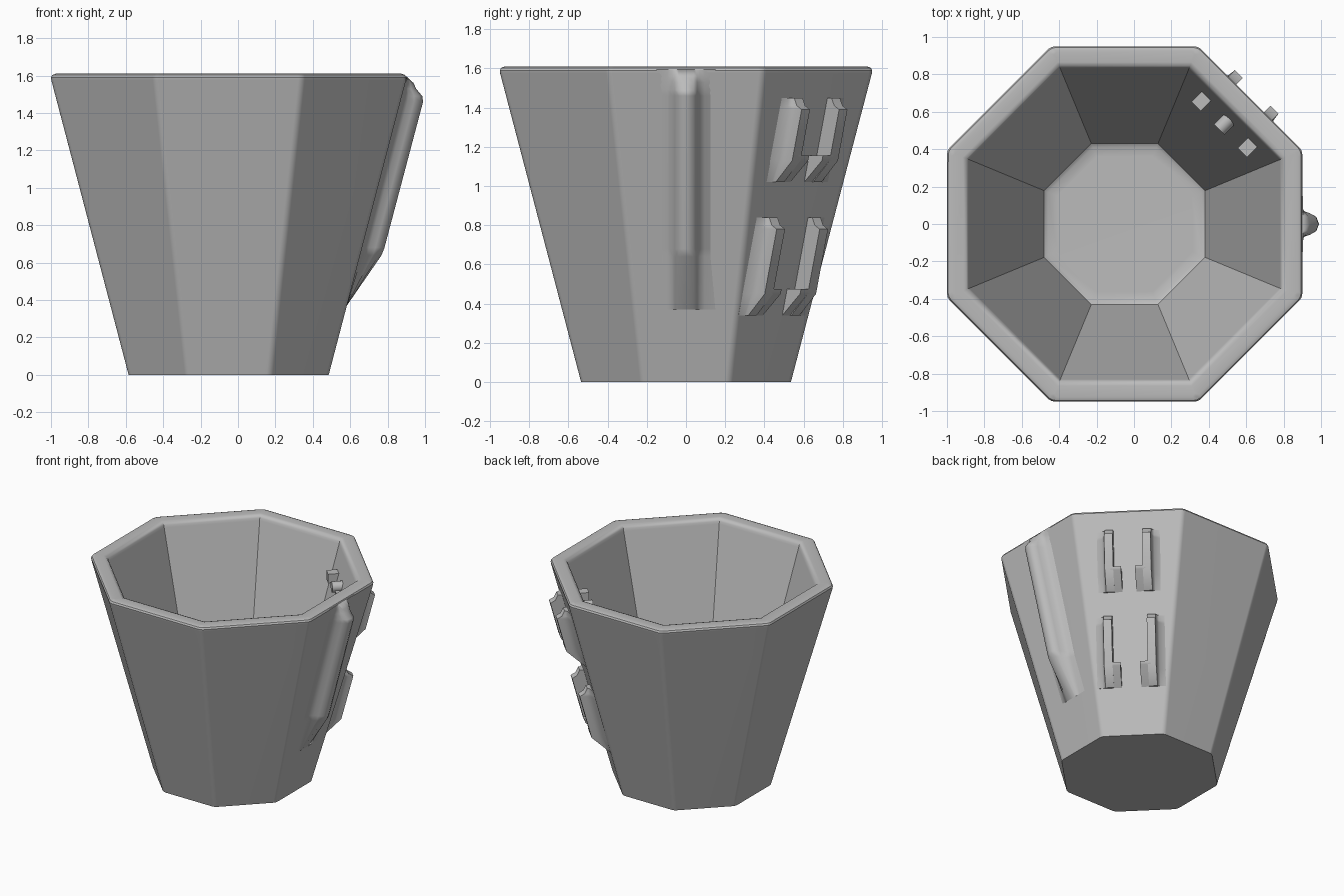
import bpy, bmesh
from math import sin, cos, pi, radians
from mathutils import Vector

cube = bpy.data.objects.get("Cube")
if cube:
    bpy.data.objects.remove(cube, do_unlink=True)

CENTRE_X = -0.05
BASE, SLOPE = 0.535, 0.262      # apothem at the ground, and its growth with height

grey = bpy.data.materials.new("light_grey")
grey.use_nodes = True
colour = (0.5, 0.5, 0.5, 1)
grey.diffuse_color = colour
grey.node_tree.nodes["Principled BSDF"].inputs["Base Color"].default_value = colour


def place(angle, n, t, z):
    """Point at distance n outward and t sideways on the side facing angle."""
    return Vector((CENTRE_X + n * cos(angle) - t * sin(angle),
                   n * sin(angle) + t * cos(angle), z))


def wall(z):
    return BASE + SLOPE * z


def loft(name, rows, bevel_rows=0, smooth=35):
    """Skin closed rings of points and cap both ends."""
    bm = bmesh.new()
    rings = [[bm.verts.new(p) for p in row] for row in rows]
    count = len(rows[0])
    for low, high in zip(rings, rings[1:]):
        for i in range(count):
            j = (i + 1) % count
            bm.faces.new((low[i], low[j], high[j], high[i]))
    bm.faces.new(rings[0][::-1])
    bm.faces.new(rings[-1])
    if bevel_rows:
        edges = [bm.edges.get((rings[r][i], rings[r + 1][i]))
                 for r in range(bevel_rows) for i in range(count)]
        bmesh.ops.bevel(bm, geom=edges, offset=0.02, segments=2,
                        profile=0.5, affect='EDGES')
    bmesh.ops.recalc_face_normals(bm, faces=bm.faces)
    mesh = bpy.data.meshes.new(name)
    bm.to_mesh(mesh)
    bm.free()
    mesh.materials.append(grey)
    obj = bpy.data.objects.new(name, mesh)
    bpy.context.collection.objects.link(obj)
    bpy.ops.object.select_all(action='DESELECT')
    obj.select_set(True)
    bpy.context.view_layer.objects.active = obj
    bpy.ops.object.shade_smooth_by_angle(angle=radians(smooth))
    normals = obj.modifiers.new("weighted_normals", 'WEIGHTED_NORMAL')
    normals.keep_sharp = True
    return obj


# Octagonal pot: outer wall, rounded rim, inner wall, floor
profile = [(BASE, 0), (0.948, 1.575), (0.95, 1.59), (0.943, 1.603), (0.925, 1.61),
           (0.865, 1.61), (0.845, 1.603), (0.834, 1.588), (0.83, 1.57),
           (0.43, 0.12), (0.41, 0.105), (0.36, 0.1)]
corner = cos(pi / 8)
loft("pot", [[place((k + 0.5) * pi / 4, a / corner, 0, z) for k in range(8)]
             for a, z in profile], bevel_rows=4)

# Rounded rib running up the side, ramped at its foot
half = [(0.15, -0.1), (0.095, 0.12), (0.068, 0.32), (0.057, 0.6), (0.038, 0.88)]
section = half + [(0, 1)] + [(-t, f) for t, f in reversed(half)]
rib_steps = [(0.37, 0), (0.64, 0.115), (0.68, 0.12), (1.46, 0.122), (1.49, 0.11),
             (1.53, 0.066), (1.56, 0.045), (1.595, 0)]
rows = []
for z, depth in rib_steps:
    ring = [place(0, wall(z) + f * depth, t, z) for t, f in section]
    ends = [place(0, wall(z) - 0.05, t, z) for t in (-0.15, 0.15)]
    rows.append(ring + ends)
loft("side_rib", rows, smooth=50)

# Two pairs of slide-in clips on the neighbouring side
DIAGONAL = pi / 4


def clip(name, side, inner, outer, z0, z1):
    flare = [(inner, -0.3), (inner, 1), (outer, 1), (outer + 0.005, 0.6),
             (outer + 0.02, 0.25), (outer + 0.06, 0), (outer + 0.06, -0.3)]
    steps = [(z0, 0.01), (z0 + 0.11, 0.1), (z1 - 0.06, 0.1),
             (z1 - 0.04, 0.06), (z1, 0.03)]
    loft(name + "_bar", [[place(DIAGONAL, wall(z) + (f * d if f > 0 else f * 0.1),
                                side * t, z) for t, f in flare] for z, d in steps])
    foot = [(inner - 0.055, -0.03), (inner - 0.055, 1), (inner + 0.02, 1), (inner + 0.02, -0.03)]
    steps = [(z0, 0.0), (z0 + 0.11, 0.1), (z0 + 0.135, 0.1)]
    loft(name + "_foot", [[place(DIAGONAL, wall(z) + (d if f > 0 else f), side * t, z)
                           for t, f in foot] for z, d in steps])


for label, side in (("left", -1), ("right", 1)):
    clip("upper_clip_" + label, side, 0.105, 0.165, 1.02, 1.45)
    clip("lower_clip_" + label, side, 0.125, 0.185, 0.34, 0.84)

# Small studs on the inside of the clip side
for label, t, sides, size in (("left", -0.175, 4, 0.05), ("middle", 0, 16, 0.04),
                              ("right", 0.175, 4, 0.05)):
    rows = []
    for n in (0.85, 0.715):
        rows.append([place(DIAGONAL, n, t + size * cos((i + 0.5) * 2 * pi / sides),
                           1.4 + size * sin((i + 0.5) * 2 * pi / sides))
                     for i in range(sides)])
    loft("inner_stud_" + label, rows)
